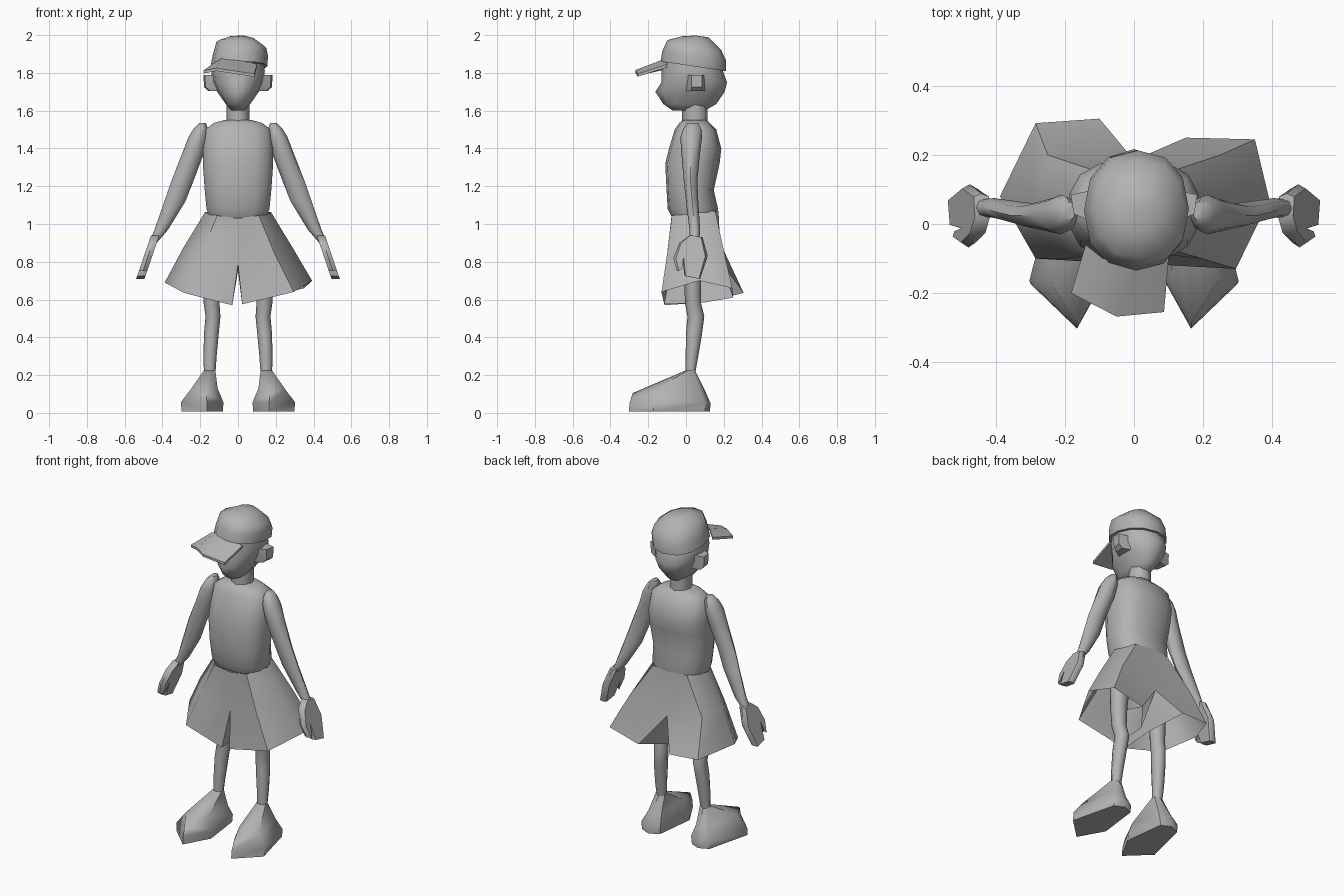
import bpy, bmesh, math
from mathutils import Vector

if "Cube" in bpy.data.objects:
    bpy.data.objects.remove(bpy.data.objects["Cube"], do_unlink=True)

grey = bpy.data.materials.new("plain grey")
grey.use_nodes = True
COL = (0.45, 0.45, 0.45, 1)
grey.diffuse_color = COL
grey.node_tree.nodes["Principled BSDF"].inputs["Base Color"].default_value = COL


def finish(name, bm, angle=55):
    """Turn a bmesh into a smooth shaded object."""
    bmesh.ops.remove_doubles(bm, verts=bm.verts, dist=0.0005)
    bmesh.ops.recalc_face_normals(bm, faces=bm.faces)
    me = bpy.data.meshes.new(name)
    bm.to_mesh(me)
    bm.free()
    me.materials.append(grey)
    ob = bpy.data.objects.new(name, me)
    bpy.context.collection.objects.link(ob)
    bpy.ops.object.select_all(action='DESELECT')
    bpy.context.view_layer.objects.active = ob
    ob.select_set(True)
    bpy.ops.object.shade_smooth_by_angle(angle=math.radians(angle))
    return ob


def ring(cx, rx, y0, y1, z, n=10, p=1.0, tilt=(0, 0)):
    """Horizontal rounded section; p < 1 makes it boxier, tilt slopes it."""
    pts = []
    for i in range(n):
        a = 2 * math.pi * i / n - math.pi / 2
        c, s = math.cos(a), math.sin(a)
        c = math.copysign(abs(c) ** p, c)
        s = math.copysign(abs(s) ** p, s)
        dx, dy = rx * c, (y1 - y0) / 2 * s
        pts.append(Vector((cx + dx, (y0 + y1) / 2 + dy, z + dx * tilt[0] + dy * tilt[1])))
    return pts


def skin(bm, rings, closed=True, bottom=True, top=True):
    """Bridge consecutive sections."""
    vs = [[bm.verts.new(p) for p in r] for r in rings]
    n = len(vs[0])
    for a, b in zip(vs, vs[1:]):
        for i in range(n if closed else n - 1):
            j = (i + 1) % n
            bm.faces.new((a[i], a[j], b[j], b[i]))
    if bottom:
        bm.faces.new(vs[0])
    if top:
        bm.faces.new(vs[-1])


def loft(name, rings, angle=55, **kw):
    bm = bmesh.new()
    skin(bm, rings, **kw)
    return finish(name, bm, angle)


def flip(pts, s):
    return [Vector((p[0] * s, p[1], p[2])) for p in pts]


# Torso and neck
torso = [(1.035, .155, -.075, .155), (1.08, .17, -.097, .17), (1.18, .18, -.103, .147),
         (1.32, .19, -.11, .178), (1.40, .19, -.09, .187), (1.50, .178, -.06, .16),
         (1.535, .13, -.035, .125), (1.55, .075, -.015, .11)]
loft("torso", [ring(0, rx, y0, y1, z, 14, .8) for z, rx, y0, y1 in torso])
loft("neck", [ring(0, .062, -.02, .115, 1.52, 8), ring(0, .06, -.02, .115, 1.66, 8)])

# Head: tapered jaw, with the front point pulled out as the nose
head = [(1.60, .035, -.07, .10), (1.635, .065, -.12, .16), (1.70, .11, -.14, .205),
        (1.75, .135, -.13, .217), (1.81, .142, -.13, .195), (1.90, .13, -.11, .17)]
rings = [ring(0, rx, y0, y1, z, 12, .95) for z, rx, y0, y1 in head]
rings[2][0].y = -.162
loft("head", rings, 65)

# Cap: tilted crown and a curved peak turned a little to the right
T = (.0, -.15)
loft("cap_crown", [ring(.005, .15, -.135, .213, 1.835, 12, .9, T),
                   ring(.012, .147, -.125, .213, 1.89, 12, .9, T),
                   ring(.018, .132, -.10, .185, 1.948, 12, .9, (-.12, -.17)),
                   ring(.02, .06, -.02, .12, 1.99, 12, 1, (-.08, -.05)),
                   ring(.02, .012, .04, .06, 1.997, 12)], 60)
peak_in = [(-.14, -.06, 1.845), (-.09, -.10, 1.875), (.01, -.11, 1.875), (.10, -.10, 1.845)]
peak_out = [(-.182, -.20, 1.812), (-.115, -.235, 1.825), (-.05, -.268, 1.815), (.087, -.255, 1.795)]
low = Vector((0, 0, -.015))
pi_, po = [Vector(p) for p in peak_in], [Vector(p) for p in peak_out]
bm = bmesh.new()
skin(bm, [pi_, po, [p + low for p in po], [p + low for p in pi_], pi_],
     closed=False, bottom=False, top=False)
for k in (0, 3):
    bm.faces.new([bm.verts.new(p) for p in (pi_[k], po[k], po[k] + low, pi_[k] + low)])
finish("cap_peak", bm, 40)

# Shorts: half shells meeting in the middle, each opening into a flared leg
bm = bmesh.new()
waist = [(0, -.078, 1.03), (.11, -.075, 1.045), (.175, .04, 1.062), (.115, .155, 1.07), (0, .172, 1.07)]
mid = [(0, -.075, .79), (.195, -.10, .84), (.292, .05, .87), (.25, .20, .86), (0, .185, .80)]
crotch = (0, .06, .75)
hems = {1: [(.022, -.115, .575), (.295, -.13, .64), (.392, .07, .70),
            (.35, .245, .66), (.15, .25, .61), (.03, .10, .585)],
        -1: [(.03, -.115, .57), (.285, -.10, .635), (.388, .08, .69),
             (.285, .292, .645), (.10, .305, .635), (.03, .10, .585)]}
for s, hem in hems.items():
    skin(bm, [flip(waist, s), flip(mid, s)], closed=False, bottom=False, top=False)
    skin(bm, [flip(mid + [crotch], s), flip(hem, s)], bottom=False, top=False)
finish("shorts", bm, 60)

# Limb measurements: height, inner x, outer x, front y, back y
arm = [(.83, .462, .495, .02, .07), (.90, .43, .472, .02, .07), (.97, .37, .442, .018, .075),
       (1.12, .278, .39, .0, .065), (1.23, .235, .352, -.012, .06), (1.38, .178, .293, -.025, .075),
       (1.46, .163, .262, -.03, .085), (1.505, .16, .235, -.015, .08), (1.535, .17, .205, .01, .065)]
leg = [(.20, .12, .18, -.003, .047), (.30, .113, .183, -.002, .065), (.42, .102, .18, .0, .085),
       (.51, .093, .172, .008, .097), (.58, .098, .182, -.005, .08), (.70, .09, .19, -.01, .08),
       (.86, .08, .20, -.01, .10)]
# Hand outline (y, z): palm, fingers and thumb
hand = [(.02, .94), (-.035, .90), (-.068, .82), (-.048, .75), (-.03, .765), (-.02, .825),
        (-.008, .725), (.075, .71), (.115, .83), (.088, .93)]
# Foot sections, from the sole up to the ankle
foot = [[(.165, -.303, .008), (.298, -.175, .008), (.23, .10, .008), (.17, .127, .008), (.11, .10, .008), (.08, -.15, .008)],
        [(.165, -.298, .055), (.303, -.165, .055), (.235, .10, .055), (.17, .13, .05), (.105, .10, .055), (.077, -.14, .055)],
        [(.168, -.282, .105), (.25, -.155, .125), (.205, .075, .12), (.165, .10, .12), (.118, .07, .12), (.108, -.14, .13)],
        [(.15, -.002, .225), (.18, .01, .225), (.18, .035, .225), (.15, .047, .225), (.12, .035, .225), (.12, .01, .225)]]
# Ear sections, from the lobe up
ear = [[(.11, .0, z), (w, .03, z), (w + .008, .085, z), (.11, .10, z)]
       for z, w in ((1.705, .15), (1.725, .172), (1.79, .175))]

for s, side in ((1, "left"), (-1, "right")):
    for part, data in (("arm", arm), ("leg", leg)):
        loft(f"{side}_{part}", [ring(s * (a + b) / 2, (b - a) / 2, y0, y1, z, 8)
                                for z, a, b, y0, y1 in data])
    plates = []
    for off, shrink in ((-.022, .85), (0, 1), (.022, .85)):
        plates.append([Vector((s * (.442 + (.93 - z) * .34 + off),
                               .03 + (y - .03) * shrink, z)) for y, z in hand])
    loft(f"{side}_hand", plates, 50)
    loft(f"{side}_foot", [flip(r, s) for r in foot], 50)
    loft(f"{side}_ear", [flip(r, s) for r in ear], 40)
